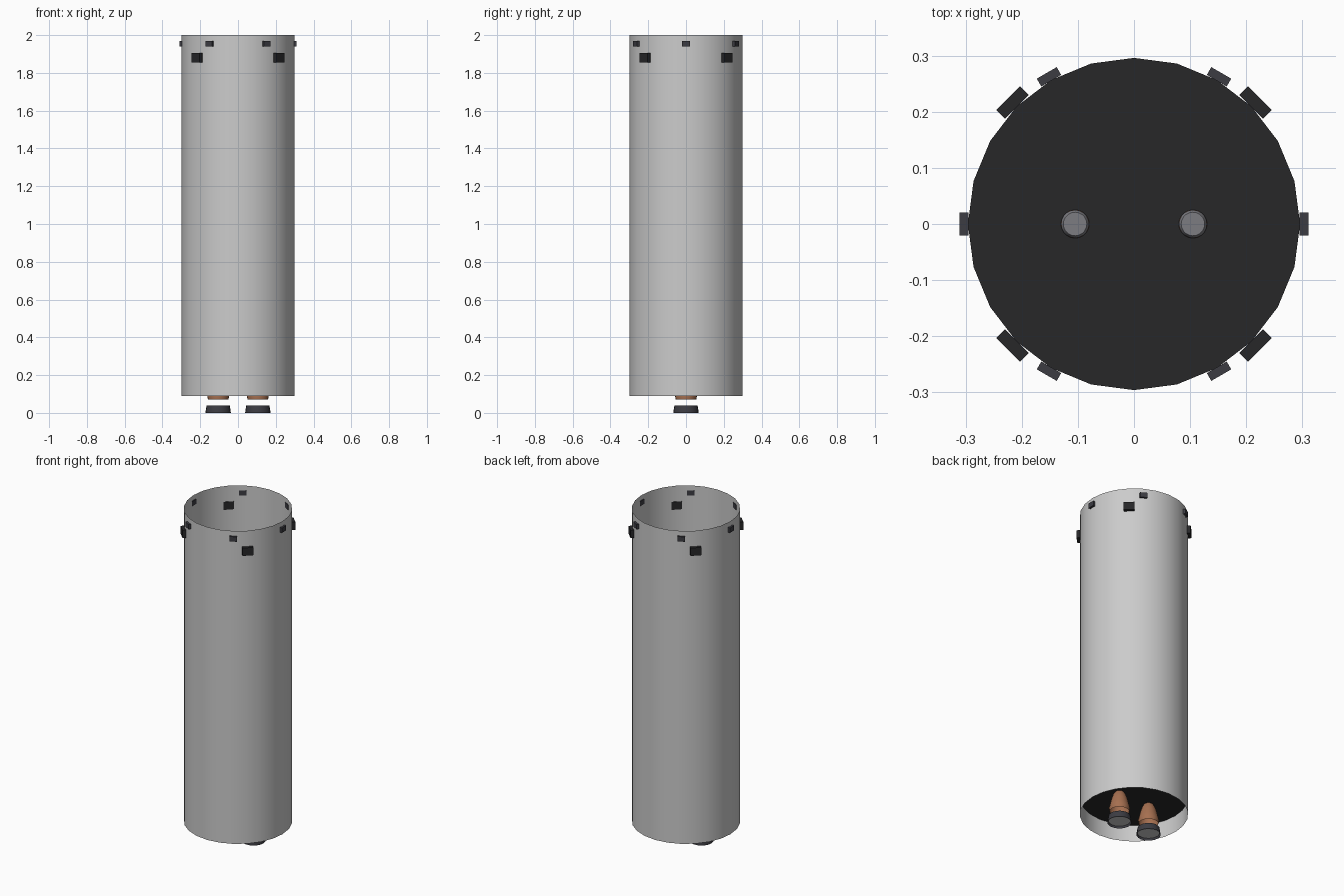
import bpy, bmesh, math
from mathutils import Matrix

if "Cube" in bpy.data.objects:
    bpy.data.objects.remove(bpy.data.objects["Cube"])


def mat(name, c):
    m = bpy.data.materials.new(name)
    m.diffuse_color = (*c, 1)
    m.use_nodes = True
    m.node_tree.nodes["Principled BSDF"].inputs["Base Color"].default_value = m.diffuse_color
    return m


DARK = mat("dark", (0.02, 0.02, 0.022))
CHARCOAL = mat("charcoal", (0.045, 0.045, 0.055))
COPPER = mat("copper", (0.38, 0.16, 0.08))
STEEL = mat("steel", (0.2, 0.2, 0.22))
LIGHT = mat("light", (0.8, 0.8, 0.8))


def finish(name, bm, m=None):
    me = bpy.data.meshes.new(name)
    bm.to_mesh(me)
    bm.free()
    ob = bpy.data.objects.new(name, me)
    bpy.context.collection.objects.link(ob)
    if m:
        me.materials.append(m)
    return ob


def lathe(name, profile, n, x=0, m=None, cap=False):
    """Revolve (radius, z) points, listed bottom to top."""
    bm = bmesh.new()
    rings = [[bm.verts.new((x + r * math.cos(2 * math.pi * i / n),
                            r * math.sin(2 * math.pi * i / n), z))
              for i in range(n)] for r, z in profile]
    for a, b in zip(rings, rings[1:]):
        for i in range(n):
            j = (i + 1) % n
            bm.faces.new((a[i], a[j], b[j], b[i]))
    if cap:
        bm.faces.new(rings[-1])
    ob = finish(name, bm, m)
    bpy.ops.object.select_all(action='DESELECT')
    ob.select_set(True)
    bpy.context.view_layer.objects.active = ob
    bpy.ops.object.shade_smooth_by_angle(angle=math.radians(35))
    return ob


def disc(name, r, z, n, m, x=0):
    bm = bmesh.new()
    bmesh.ops.create_circle(bm, cap_ends=True, segments=n, radius=r,
                            matrix=Matrix.Translation((x, 0, z))
                            @ Matrix.Rotation(math.pi / 2, 4, 'Z'))
    return finish(name, bm, m)


def boxes(name, angles, r, z, size, m):
    """Radially placed boxes; size is radial, tangential, height."""
    bm = bmesh.new()
    for a in angles:
        bmesh.ops.create_cube(bm, size=1, matrix=Matrix.Rotation(math.radians(a), 4, 'Z')
                              @ Matrix.Translation((r, 0, z))
                              @ Matrix.Diagonal((*size, 1)))
    return finish(name, bm, m)


# Thin open shells
lathe("lower_shell", [(0.3, 0.09), (0.3, 1.2)], 24)
lathe("upper_shell", [(0.3, 1.2), (0.3, 2.0)], 24)

# Bulkhead above the engines
disc("bulkhead", 0.296, 0.19, 24, DARK)

# Twin engines
for side, x in (("left", -0.105), ("right", 0.105)):
    lathe(side + "_engine_bell",
          [(0.054, 0.07), (0.058, 0.09), (0.052, 0.115), (0.045, 0.145),
           (0.035, 0.175), (0.024, 0.192)], 20, x, COPPER)
    lathe(side + "_engine_cap", [(0.025, 0.19), (0.025, 0.2), (0.021, 0.206)],
          20, x, STEEL, cap=True)
    lathe(side + "_nozzle_ring", [(0.067, 0.0), (0.066, 0.01), (0.061, 0.04)],
          20, x, CHARCOAL)
    disc(side + "_nozzle_throat", 0.062, 0.012, 20, LIGHT, x)

# Sensor and thruster blocks round the top rim
boxes("small_blocks", range(0, 360, 60), 0.303, 1.955, (0.016, 0.041, 0.03), CHARCOAL)
boxes("large_blocks", range(45, 360, 90), 0.306, 1.88, (0.022, 0.06, 0.048), DARK)
